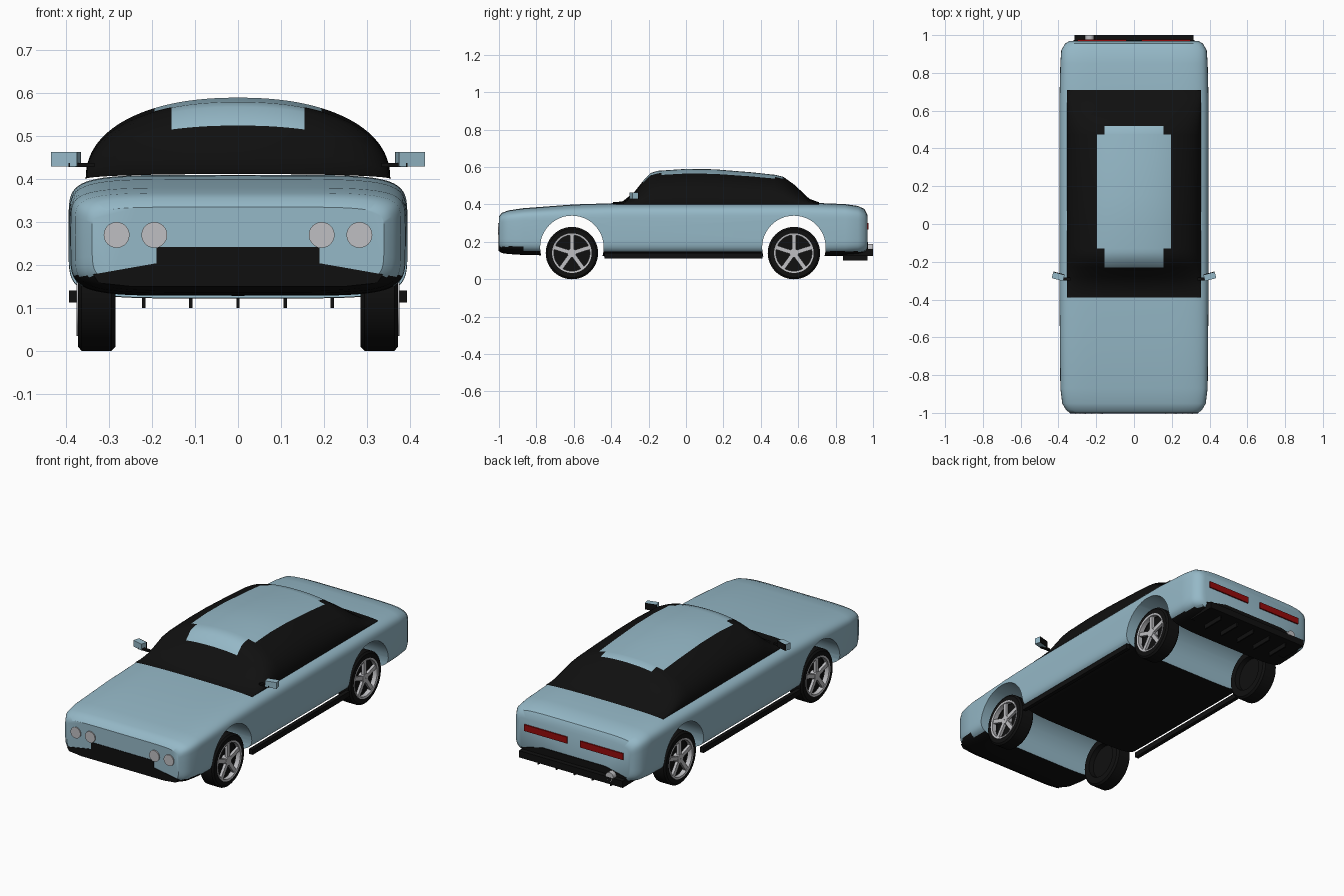
import bpy
import bmesh
from math import cos, sin, pi, radians
from mathutils import Matrix, Vector

default_cube = bpy.data.objects.get("Cube")
if default_cube:
    bpy.data.objects.remove(default_cube, do_unlink=True)


def make_material(name, red, green, blue):
    material = bpy.data.materials.new(name)
    material.use_nodes = True
    colour = (red, green, blue, 1)
    material.diffuse_color = colour
    shader = next(n for n in material.node_tree.nodes if n.type == "BSDF_PRINCIPLED")
    shader.inputs["Base Color"].default_value = colour
    return material


PAINT = make_material("pale blue paint", 0.3, 0.48, 0.57)
BLACK = make_material("black trim", 0.005, 0.005, 0.005)
SILVER = make_material("silver", 0.52, 0.52, 0.54)
RED = make_material("red lamp", 0.3, 0.003, 0.003)


def finish(bm, name, *materials):
    """Turn a bmesh into a named object."""
    bmesh.ops.recalc_face_normals(bm, faces=bm.faces)
    mesh = bpy.data.meshes.new(name)
    bm.to_mesh(mesh)
    bm.free()
    for material in materials:
        mesh.materials.append(material)
    part = bpy.data.objects.new(name, mesh)
    bpy.context.collection.objects.link(part)
    return part


def smooth(part):
    bpy.ops.object.select_all(action="DESELECT")
    part.select_set(True)
    bpy.context.view_layer.objects.active = part
    bpy.ops.object.shade_smooth_by_angle(angle=radians(35))


def add_box(bm, low, high, turn=None):
    low, high = Vector(low), Vector(high)
    matrix = Matrix.Translation((low + high) / 2) @ Matrix.Diagonal((*(high - low), 1))
    bmesh.ops.create_cube(bm, size=1, matrix=(turn or Matrix()) @ matrix)


def box(name, material, low, high):
    bm = bmesh.new()
    add_box(bm, low, high)
    return finish(bm, name, material)


def cylinder(name, material, centre, radius, depth, axis):
    bm = bmesh.new()
    turn = Matrix.Rotation(pi / 2, 4, "Y" if axis == "X" else "X")
    bmesh.ops.create_cone(bm, cap_ends=True, segments=48, radius1=radius, radius2=radius,
                          depth=depth, matrix=Matrix.Translation(centre) @ turn)
    return finish(bm, name, material)


def plate(name, material, half_outline, y, depth):
    """Thin upright plate, mirrored about the centre line."""
    bm = bmesh.new()
    outline = half_outline + [(-x, z) for x, z in reversed(half_outline)]
    face = bm.faces.new([bm.verts.new((x, y, z)) for x, z in outline])
    grown = bmesh.ops.extrude_face_region(bm, geom=[face])["geom"]
    moved = [v for v in grown if isinstance(v, bmesh.types.BMVert)]
    bmesh.ops.translate(bm, verts=moved, vec=(0, depth, 0))
    return finish(bm, name, material)


def power(value, exponent):
    return abs(value) ** exponent * (1 if value >= 0 else -1)


def skin(bm, rings, closed):
    rings = [[bm.verts.new(point) for point in ring] for ring in rings]
    count = len(rings[0])
    for first, second in zip(rings, rings[1:]):
        for i in range(count if closed else count - 1):
            j = (i + 1) % count
            bm.faces.new((first[i], first[j], second[j], second[i]))
    return rings


# Lower body: rounded box sections along the length (y, half width, bottom, top)
STATIONS = [
    (-1, .34, .15, .335), (-.985, .36, .14, .355), (-.95, .38, .135, .368),
    (-.87, .39, .13, .38), (-.6, .393, .125, .4), (-.35, .395, .122, .408),
    (.65, .395, .122, .41), (.85, .39, .125, .402), (.92, .385, .13, .392),
    (.955, .365, .135, .375), (.97, .34, .15, .345)]
WAIST, SEGMENTS = 0.27, 96
rings = []
for y, half_width, bottom, top in STATIONS:
    ring = []
    for step in range(SEGMENTS):
        angle = 2 * pi * step / SEGMENTS
        rise = power(sin(angle), 1 / 3)
        height = top - WAIST if rise > 0 else WAIST - bottom
        ring.append((half_width * power(cos(angle), 1 / 3), y, WAIST + height * rise))
    rings.append(ring)
bm = bmesh.new()
rings = skin(bm, rings, True)
bm.faces.new(rings[0])
bm.faces.new(rings[-1])
for face in bm.faces:
    centre = face.calc_center_median()
    limit = 0.175 if centre.y < -0.87 else 0.148
    face.material_index = 1 if centre.z < limit else 0
body = finish(bm, "body", PAINT, BLACK)

# Wheel arches cut straight through
AXLES = {"front": -0.61, "rear": 0.577}
for end, y in AXLES.items():
    cutter = cylinder(end + "_arch_cutter", PAINT, (0, y, 0.17), 0.17, 1, "X")
    cutter.hide_render = True
    cut = body.modifiers.new("arch", "BOOLEAN")
    cut.operation, cut.solver, cut.object = "DIFFERENCE", "EXACT", cutter
    bpy.context.view_layer.objects.active = body
    bpy.ops.object.modifier_apply(modifier=cut.name)
    bpy.data.objects.remove(cutter, do_unlink=True)
smooth(body)

# Cabin: dark glass with a painted roof panel
PROFILE = [(-.39, .412), (-.34, .416), (-.28, .462), (-.23, .525), (-.19, .568), (-.15, .58),
           (0, .59), (.15, .588), (.35, .572), (.48, .558), (.52, .548), (.58, .505),
           (.66, .43), (.71, .412)]
BASE = 0.4
rings = []
for y, top in PROFILE:
    angles = [pi * step / SEGMENTS for step in range(SEGMENTS + 1)]
    rings.append([(0.355 * power(cos(a), 0.9), y, BASE + (top - BASE) * power(sin(a), 0.9))
                  for a in angles])
bm = bmesh.new()
skin(bm, rings, False)
ROOF_PANELS = [(0.195, -0.13, 0.475), (0.155, -0.23, 0.52)]
for half_width, front, back in ROOF_PANELS:
    for point, normal in (((half_width, 0, 0), (1, 0, 0)), ((-half_width, 0, 0), (1, 0, 0)),
                          ((0, front, 0), (0, 1, 0)), ((0, back, 0), (0, 1, 0))):
        bmesh.ops.bisect_plane(bm, geom=bm.verts[:] + bm.edges[:] + bm.faces[:],
                               plane_co=point, plane_no=normal, dist=0.0001)
for face in bm.faces:
    c = face.calc_center_median()
    painted = any(abs(c.x) < w and front < c.y < back for w, front, back in ROOF_PANELS)
    face.material_index = 0 if painted else 1
smooth(finish(bm, "cabin", PAINT, BLACK))

# Front and rear black panels
plate("grille", BLACK, [(.19, .242), (.19, .204), (.338, .178), (.325, .158), (.25, .15)],
      -0.998, -0.005)
plate("rear_lower_panel", BLACK, [(.19, .2), (.32, .17), (.3, .153)], 0.968, 0.006)

# Rear bumper, diffuser fins and exhaust
box("rear_bumper", BLACK, (-0.315, 0.84, 0.125), (0.315, 1, 0.162))
for number in range(-2, 3):
    x = 0.11 * number
    box("diffuser_fin", BLACK, (x - 0.004, 0.84, 0.1), (x + 0.004, 0.97, 0.13))
smooth(cylinder("exhaust", SILVER, (-0.235, 0.97, 0.165), 0.024, 0.06, "Y"))

# Wheel meshes, built around the x axis
def lathe(bm, profile):
    rings = []
    for radius, x in profile:
        angles = [2 * pi * step / 48 for step in range(48)]
        rings.append([(x, radius * cos(a), radius * sin(a)) for a in angles])
    skin(bm, rings, True)


def make_wheel(name, x, y, turn):
    bm = bmesh.new()
    lathe(bm, [(.001, -.02), (.09, -.02), (.095, -.045), (.13, -.045), (.14, -.035),
               (.14, .035), (.13, .043), (.104, .043), (.1, .01), (.001, .01)])
    tyre = finish(bm, name + "_tyre", BLACK)
    bm = bmesh.new()
    lathe(bm, [(.096, .02), (.096, .044), (.106, .046), (.106, .03)])
    lathe(bm, [(.024, .01), (.024, .042), (.001, .042)])
    for spoke in range(5):
        spin = Matrix.Rotation(2 * pi * spoke / 5, 4, "X")
        add_box(bm, (0.025, -0.011, 0.015), (0.04, 0.011, 0.099), spin)
    rim = finish(bm, name + "_rim", SILVER)
    for part in (tyre, rim):
        part.location = (x, y, 0.14)
        part.rotation_euler.z = turn
        smooth(part)


# Paired parts on both sides
for side, sign in (("left", 1), ("right", -1)):
    for end, y in AXLES.items():
        make_wheel(side + "_" + end, sign * 0.33, y, 0 if sign > 0 else pi)
    for x in (0.195, 0.283):
        cylinder(side + "_headlight", SILVER, (sign * x, -1, 0.27), 0.03, 0.012, "Y")
    box(side + "_tail_light", RED, (sign * 0.17 - 0.13, 0.966, 0.265),
        (sign * 0.17 + 0.13, 0.977, 0.3))
    box(side + "_sill", BLACK, (sign * 0.383 - 0.011, -0.435, 0.112),
        (sign * 0.383 + 0.011, 0.41, 0.14))
    # Door mirror: arm, painted shell, dark glass
    box(side + "_mirror_arm", BLACK, (sign * 0.365 - 0.03, -0.298, 0.428),
        (sign * 0.365 + 0.03, -0.282, 0.438))
    for name, material, front, back in (("shell", PAINT, -0.018, 0.014),
                                        ("glass", BLACK, 0.014, 0.018)):
        mirror = box(side + "_mirror_" + name, material,
                     (-0.031, front, -0.017), (0.031, back, 0.017))
        mirror.location = (sign * 0.401, -0.277, 0.446)
        mirror.rotation_euler.z = sign * radians(15)
